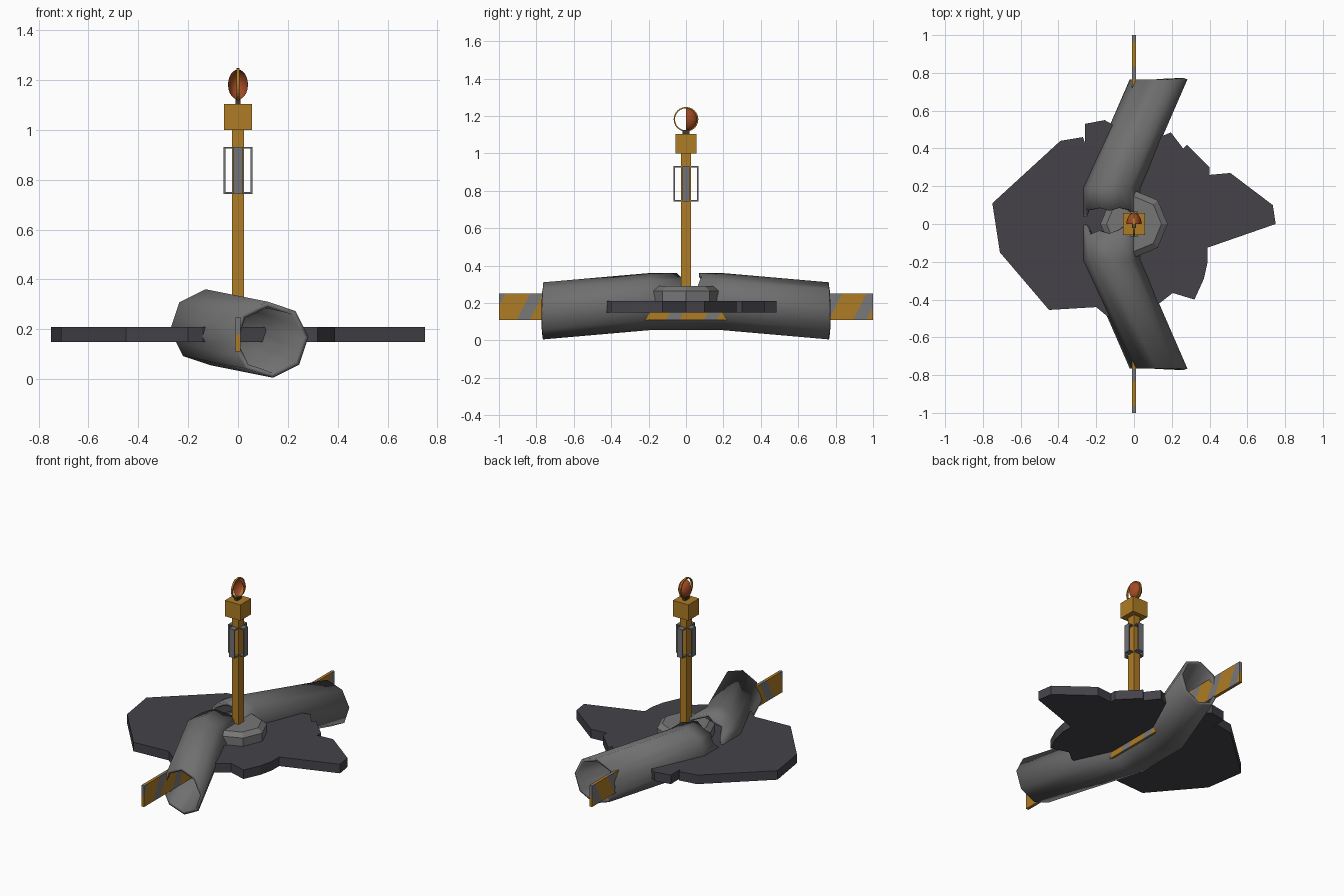
import bpy, bmesh, math
from mathutils import Vector, Matrix

if "Cube" in bpy.data.objects:
    bpy.data.objects.remove(bpy.data.objects["Cube"])


def material(name, rgb):
    m = bpy.data.materials.new(name)
    m.diffuse_color = (*rgb, 1)
    m.use_nodes = True
    m.node_tree.nodes["Principled BSDF"].inputs["Base Color"].default_value = m.diffuse_color
    return m


PIPE = material("pipe_grey", (0.16, 0.16, 0.16))
SLAB = material("asphalt_dark", (0.058, 0.055, 0.066))
CONCRETE = material("plinth_grey", (0.18, 0.18, 0.18))
YELLOW = material("worn_yellow", (0.42, 0.20, 0.018))
STEEL = material("steel_grey", (0.17, 0.17, 0.185))
BOARD = material("board_grey", (0.19, 0.19, 0.195))
LENS = material("lens_red", (0.36, 0.07, 0.018))
DARK = material("dark_metal", (0.05, 0.04, 0.03))


def make(name, bm, *mats, fix=True):
    if fix:
        bmesh.ops.recalc_face_normals(bm, faces=bm.faces)
    me = bpy.data.meshes.new(name)
    bm.to_mesh(me)
    bm.free()
    ob = bpy.data.objects.new(name, me)
    bpy.context.collection.objects.link(ob)
    for m in mats:
        me.materials.append(m)
    return ob


def smooth(ob, angle):
    bpy.context.view_layer.objects.active = ob
    ob.select_set(True)
    bpy.ops.object.shade_smooth_by_angle(angle=math.radians(angle))
    ob.select_set(False)


def add_box(bm, lo, hi):
    lo, hi = Vector(lo), Vector(hi)
    mat = Matrix.Translation((lo + hi) / 2) @ Matrix.Diagonal((*(hi - lo), 1))
    return bmesh.ops.create_cube(bm, size=1, matrix=mat)["verts"]


def box(name, lo, hi, mat):
    bm = bmesh.new()
    add_box(bm, lo, hi)
    return make(name, bm, mat)


# broken asphalt slab
outline = [(-.75, .11), (-.39, .44), (-.27, .46), (-.26, .43), (-.26, .53), (-.155, .55),
           (-.12, .53), (.02, .45), (.16, .47), (.195, .485), (.26, .40), (.28, .42),
           (.40, .30), (.40, .26), (.51, .27), (.735, .10), (.75, 0), (.39, -.125),
           (.39, -.20), (.37, -.29), (.32, -.40), (.205, -.365), (.135, -.42),
           (-.14, -.49), (-.20, -.44), (-.45, -.455), (-.71, -.15)]
bm = bmesh.new()
base = bm.faces.new([bm.verts.new((x, y, .15)) for x, y in outline])
top = bmesh.ops.extrude_face_region(bm, geom=[base])["geom"]
bmesh.ops.translate(bm, vec=(0, 0, .06), verts=[v for v in top if isinstance(v, bmesh.types.BMVert)])
if not base.is_valid or len([f for f in bm.faces if abs(f.normal.z) > .9]) < 2:
    bm.normal_update()
make("ground_slab", bm, SLAB)

# bent pipe: eight sides (each split once), torn open at the top of the middle
N, R = 16, .153


def section(i):
    corner = [(R * math.cos(math.radians(4 + 45 * k)), R * math.sin(math.radians(4 + 45 * k)))
              for k in (i // 2, i // 2 + 1)]
    a, b = Vector(corner[0]), Vector(corner[1])
    return a if i % 2 == 0 else (a + b) / 2


# torn edges for section points 1..8, from the inner side over the top to the outer side
TEAR_HI = [.07, .055, .075, .085, .07, .085, .075, .08, .03]
TEAR_LO = [.01, -.005, .0, -.03, -.05, -.035, -.055, -.02, .0]
rings = []
for kind in range(6):
    ring = []
    for i in range(N):
        s = section(i)
        cx, cz = (.13, .158) if kind in (0, 5) else (-.12, .208)
        y = [-.765, -.19, 0, 0, .19, .765][kind]
        if kind == 2:
            y = TEAR_LO[i] if i < 9 else 0.0
        if kind == 3:
            y = TEAR_HI[i] if i < 9 else 0.04
        ring.append((cx + s.x, y, cz + s.y))
    rings.append(ring)
bm = bmesh.new()
vs = [[bm.verts.new(p) for p in ring] for ring in rings]
for r in range(5):
    for i in range(N):
        if r == 2 and 1 <= i < 8:
            continue
        j = (i + 1) % N
        bm.faces.new((vs[r][i], vs[r][j], vs[r + 1][j], vs[r + 1][i]))
bmesh.ops.recalc_face_normals(bm, faces=bm.faces)
# make sure the normals point away from the pipe axis
f = min(bm.faces, key=lambda q: q.calc_center_median().z)
if f.normal.z > 0:
    bmesh.ops.reverse_faces(bm, faces=bm.faces)
pipe = make("broken_pipe", bm, PIPE, fix=False)
mod = pipe.modifiers.new("wall", "SOLIDIFY")
mod.thickness = .02
mod.offset = -1
smooth(pipe, 50)

# striped barrier board running through the pipe
bm = bmesh.new()
add_box(bm, (-.01, -1, .11), (.01, 1, .25))
for k in range(-6, 6):
    for e in (-.065, .065):
        bmesh.ops.bisect_plane(bm, geom=bm.verts[:] + bm.edges[:] + bm.faces[:],
                               plane_co=(0, .03 + .2 * k + e, .11), plane_no=(0, 1, -.5))
for f in bm.faces:
    c = f.calc_center_median()
    s = c.y - .5 * (c.z - .11) - .03
    f.material_index = int(abs((s + .1) % .2 - .1) < .065)
make("striped_board", bm, BOARD, YELLOW)

# octagonal plinth with chamfered top
bm = bmesh.new()
prof = [(.178, .20), (.178, .265), (.145, .29)]
loops = [[bm.verts.new((r * math.cos(k * math.pi / 4), r * math.sin(k * math.pi / 4), z))
          for k in range(8)] for r, z in prof]
for a, b in zip(loops, loops[1:]):
    for k in range(8):
        bm.faces.new((a[k], a[(k + 1) % 8], b[(k + 1) % 8], b[k]))
bm.faces.new(loops[0])
bm.faces.new(loops[-1])
make("plinth", bm, CONCRETE)

# post and head box
box("post", (-.024, -.028, .2), (.024, .028, 1.0), YELLOW)
box("head_box", (-.057, -.057, 1.0), (.057, .057, 1.105), YELLOW)
box("lamp_stem", (-.01, -.02, 1.105), (.01, .02, 1.125), DARK)

# four stand-off straps around the post
for k, side in enumerate(("right", "back", "left", "front")):
    d = .058 if k % 2 == 0 else .066
    bm = bmesh.new()
    add_box(bm, (d - .008, -.02, .743), (d, .02, .932))
    for z in (.743, .925):
        add_box(bm, (.02, -.02, z), (d - .008, .02, z + .007))
    bmesh.ops.rotate(bm, verts=bm.verts, matrix=Matrix.Rotation(k * math.pi / 2, 3, 'Z'))
    make("strap_" + side, bm, STEEL)

# lamp: half dome lens and thin ring
bm = bmesh.new()
bmesh.ops.create_uvsphere(bm, u_segments=24, v_segments=12, radius=1)
bmesh.ops.bisect_plane(bm, geom=bm.verts[:] + bm.edges[:] + bm.faces[:], plane_co=(0, 0, 0),
                       plane_no=(0, 1, 0), clear_inner=True)
bmesh.ops.scale(bm, vec=(.04, .06, .06), verts=bm.verts)
bmesh.ops.translate(bm, vec=(0, 0, 1.182), verts=bm.verts)
smooth(make("lamp_lens", bm, LENS, fix=False), 40)

bm = bmesh.new()
rows = []
for k in range(24):
    a = k * math.tau / 24
    rows.append([bm.verts.new((x, r * math.cos(a), 1.182 + r * math.sin(a)))
                 for x, r in ((-.006, .059), (.006, .059), (.006, .066), (-.006, .066))])
for k in range(24):
    a, b = rows[k], rows[(k + 1) % 24]
    for i in range(4):
        j = (i + 1) % 4
        bm.faces.new((a[i], a[j], b[j], b[i]))
make("lamp_ring", bm, YELLOW)
